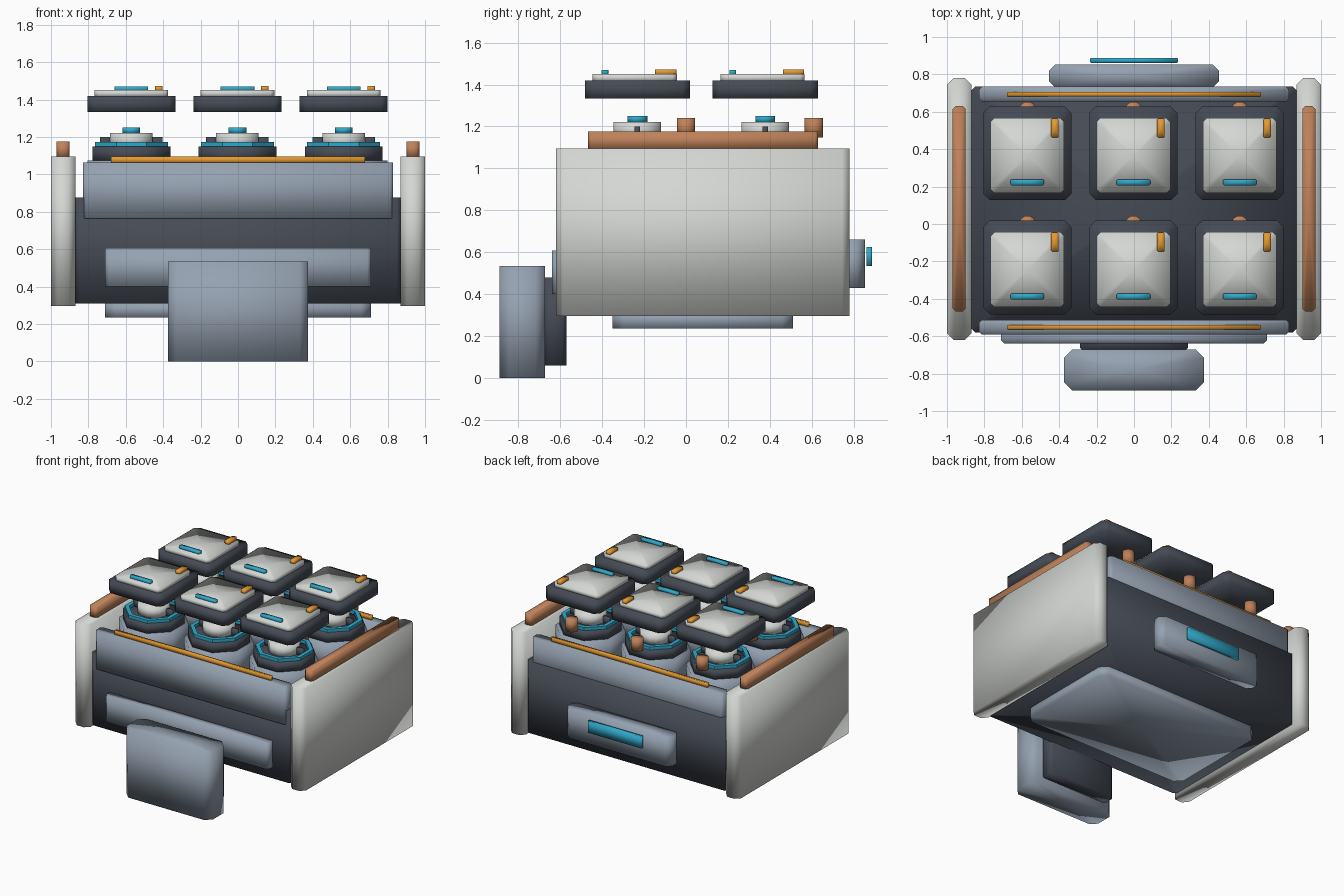
import bpy, bmesh, math

if "Cube" in bpy.data.objects:
    bpy.data.objects.remove(bpy.data.objects["Cube"])

def material(name, rgb):
    m = bpy.data.materials.new(name)
    m.diffuse_color = (*rgb, 1)
    m.use_nodes = True
    m.node_tree.nodes["Principled BSDF"].inputs["Base Color"].default_value = m.diffuse_color
    return m

SLATE = material("slate", (0.30, 0.36, 0.44))
DARK = material("dark", (0.06, 0.07, 0.09))
WHITE = material("bone_white", (0.66, 0.68, 0.65))
COPPER = material("copper", (0.52, 0.22, 0.10))
CYAN = material("cyan", (0.03, 0.40, 0.60))
ORANGE = material("orange", (0.78, 0.32, 0.03))

def prism(name, outline, z0, z1, mat, hole=None, smooth=True):
    """Extrude an xy outline from z0 to z1; an optional matching hole makes a ring."""
    bm = bmesh.new()
    def loop(pts, z):
        return [bm.verts.new((x, y, z)) for x, y in pts]
    def wall(a, b):
        n = len(a)
        for i in range(n):
            bm.faces.new((a[i], a[(i + 1) % n], b[(i + 1) % n], b[i]))
    lo, hi = loop(outline, z0), loop(outline, z1)
    wall(lo, hi)
    if hole:
        hlo, hhi = loop(hole, z0), loop(hole, z1)
        wall(hi, hhi)
        wall(hhi, hlo)
        wall(hlo, lo)
    else:
        caps = [bm.faces.new(lo[::-1]), bm.faces.new(hi)]
        bmesh.ops.poke(bm, faces=caps)
    bmesh.ops.recalc_face_normals(bm, faces=bm.faces)
    for f in bm.faces:
        f.smooth = smooth
    me = bpy.data.meshes.new(name)
    bm.to_mesh(me)
    bm.free()
    me.materials.append(mat)
    ob = bpy.data.objects.new(name, me)
    bpy.context.collection.objects.link(ob)
    return ob

def block(name, x0, x1, y0, y1, z0, z1, mat, c=0.02):
    """Box with chamfered upright edges."""
    pts = [(x0 + c, y0), (x1 - c, y0), (x1, y0 + c), (x1, y1 - c),
           (x1 - c, y1), (x0 + c, y1), (x0, y1 - c), (x0, y0 + c)]
    return prism(name, pts, z0, z1, mat)

def ngon(cx, cy, r, n, turn=0.5):
    return [(cx + r * math.cos(2 * math.pi * (i + turn) / n),
             cy + r * math.sin(2 * math.pi * (i + turn) / n)) for i in range(n)]

# Main housing
block("housing", -0.87, 0.87, -0.58, 0.735, 0.31, 0.875, DARK, 0.02)
block("belly_plate", -0.71, 0.71, -0.35, 0.51, 0.235, 0.32, SLATE, 0.05)

# Side armour with copper top rails
for s, side in ((-1, "left"), (1, "right")):
    a, b = sorted((s * 0.87, s * 1.0))
    block(side + "_side_panel", a, b, -0.62, 0.78, 0.295, 1.095, WHITE, 0.035)
    a, b = sorted((s * 0.90, s * 0.97))
    block(side + "_top_rail", a, b, -0.467, 0.63, 1.09, 1.175, COPPER, 0.015)

# Front and rear collars with orange strips
for label, y in (("front", -0.552), ("rear", 0.694)):
    block(label + "_collar", -0.83, 0.83, y - 0.04, y + 0.04, 0.765, 1.063, SLATE, 0.018)
    block(label + "_strip", -0.68, 0.68, y - 0.011, y + 0.011, 1.06, 1.095, ORANGE, 0.004)

# Front mount
block("front_panel", -0.71, 0.71, -0.64, -0.57, 0.40, 0.607, SLATE, 0.018)
block("mount_neck", -0.29, 0.29, -0.68, -0.57, 0.06, 0.48, DARK, 0.02)
block("mount_block", -0.375, 0.375, -0.89, -0.672, 0.0, 0.535, SLATE, 0.045)

# Rear access plate
block("rear_plate", -0.455, 0.455, 0.73, 0.853, 0.43, 0.66, SLATE, 0.035)
block("rear_light", -0.235, 0.235, 0.862, 0.888, 0.535, 0.625, CYAN, 0.005)

# Six launch cells with raised lids
for row, cy in enumerate((-0.232, 0.378)):
    for col, cx in enumerate((-0.57, -0.003, 0.565)):
        t = f"_{row + 1}_{col + 1}"
        k = 1 / math.cos(math.pi / 8)
        prism("tube" + t, ngon(cx, cy, 0.235 * k, 8), 0.86, 1.075, SLATE)
        prism("socket" + t, ngon(cx, cy, 0.208 * k, 8), 1.07, 1.148, DARK)
        prism("glow_ring" + t, ngon(cx, cy, 0.195 * k, 8), 1.14, 1.172, CYAN,
              hole=ngon(cx, cy, 0.165 * k, 8), smooth=False)
        prism("core" + t, ngon(cx, cy, 0.116, 16), 1.14, 1.222, WHITE)
        prism("core_tip" + t, ngon(cx, cy, 0.049, 12), 1.22, 1.25, CYAN)
        for s in (-1, 1):
            x = cx + s * 0.14
            block("clamp" + t, x - 0.027, x + 0.027, cy - 0.013, cy + 0.013,
                  1.14, 1.20, DARK, 0.004)
        prism("hinge_peg" + t, ngon(cx, cy + 0.232, 0.045, 12), 1.148, 1.24, COPPER)
        # Lid
        block("lid" + t, cx - 0.235, cx + 0.235, cy - 0.251, cy + 0.251,
              1.333, 1.42, DARK, 0.035)
        block("lid_plate" + t, cx - 0.197, cx + 0.197, cy - 0.213, cy + 0.188,
              1.415, 1.45, WHITE, 0.02)
        block("lid_light" + t, cx - 0.09, cx + 0.09, cy - 0.171, cy - 0.139,
              1.445, 1.47, CYAN, 0.006)
        block("lid_tab" + t, cx + 0.127, cx + 0.167, cy + 0.084, cy + 0.186,
              1.445, 1.472, ORANGE, 0.006)
